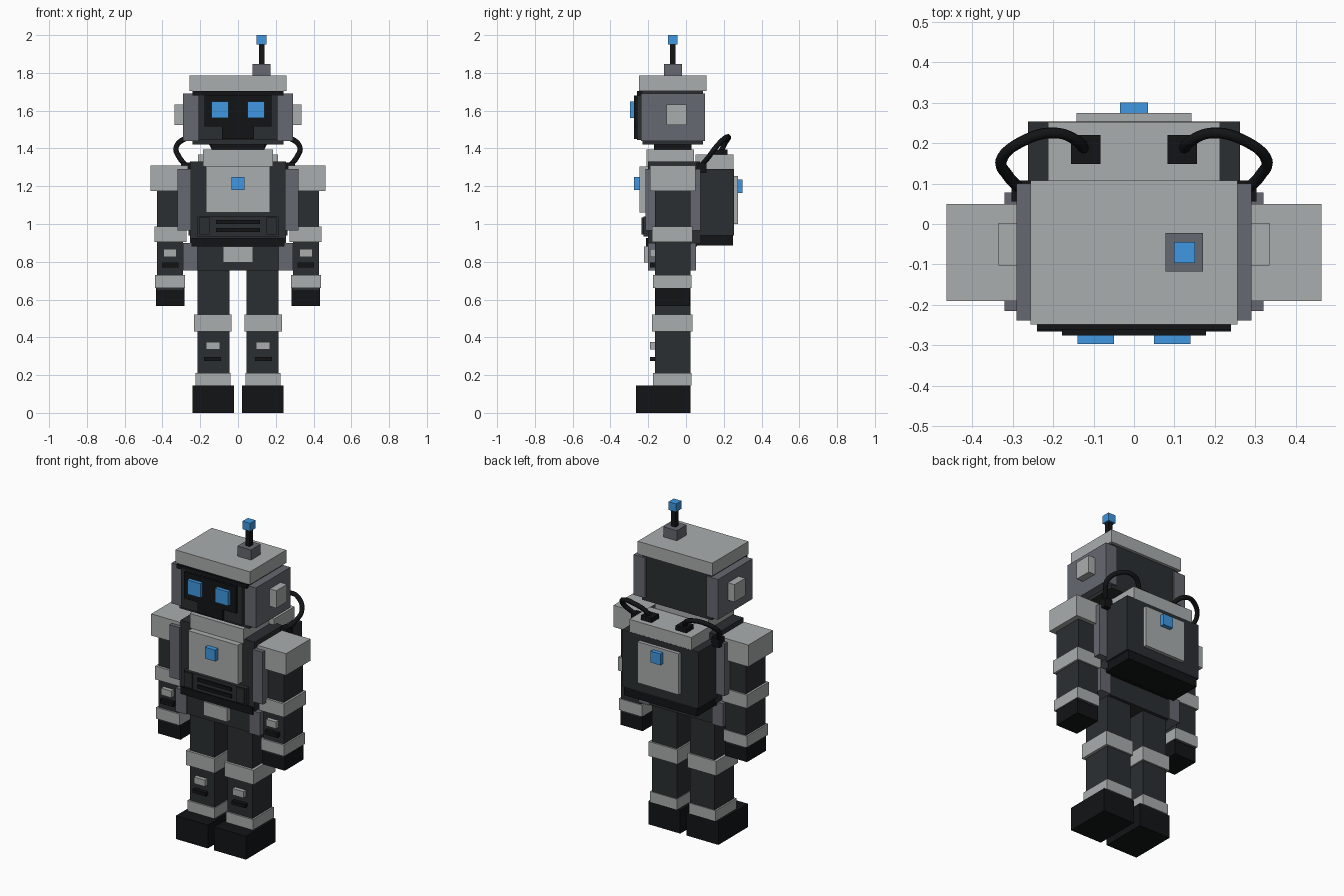
import bpy

def material(name, r, g, b):
    m = bpy.data.materials.new(name)
    m.diffuse_color = (r, g, b, 1)
    return m

LIGHT = material("light_grey", 0.40, 0.42, 0.42)
MID = material("mid_grey", 0.13, 0.14, 0.16)
DARK = material("dark_grey", 0.024, 0.028, 0.031)
BLACK = material("black", 0.006, 0.007, 0.008)
BLUE = material("blue_light", 0.05, 0.31, 0.75)

def box(name, x, y, z, mat):
    """Box from (min, max) ranges on each axis."""
    size = [r[1] - r[0] for r in (x, y, z)]
    mid = [(r[1] + r[0]) / 2 for r in (x, y, z)]
    bpy.ops.mesh.primitive_cube_add(size=1)
    ob = bpy.context.object
    ob.name = name
    for v in ob.data.vertices:
        v.co = [c * s + m for c, s, m in zip(v.co, size, mid)]
    ob.data.materials.append(mat)
    return ob

def centred(name, half, y, z, mat):
    return box(name, (-half, half), y, z, mat)

def pair(name, x, y, z, mat):
    """Box on the +x side, mirrored to -x."""
    ob = box(name, x, y, z, mat)
    ob.modifiers.new("mirror", 'MIRROR')
    return ob

# Legs
limb_y, band_y = (-0.165, 0.025), (-0.18, 0.035)
pair("foot", (0.022, 0.24), (-0.265, 0.025), (0, 0.145), BLACK)
pair("leg", (0.045, 0.215), limb_y, (0.14, 0.80), DARK)
pair("ankle_band", (0.04, 0.225), (-0.175, 0.03), (0.145, 0.21), LIGHT)
pair("knee_band", (0.035, 0.232), band_y, (0.43, 0.52), LIGHT)
pair("shin_plate", (0.095, 0.17), (-0.19, -0.16), (0.335, 0.375), LIGHT)
pair("shin_slot", (0.09, 0.18), (-0.19, -0.16), (0.275, 0.297), BLACK)

# Pelvis
centred("pelvis", 0.22, (-0.19, 0.045), (0.755, 0.90), DARK)
pair("hip_block", (0.215, 0.29), (-0.2, 0.053), (0.755, 0.90), MID)
centred("belt_buckle", 0.08, (-0.222, -0.18), (0.795, 0.88), LIGHT)

# Torso
centred("torso", 0.255, (-0.2, 0.075), (0.90, 1.33), DARK)
centred("waist_band", 0.247, (-0.212, 0.058), (0.88, 0.925), BLACK)
pair("side_panel", (0.25, 0.32), (-0.215, 0.078), (0.965, 1.29), MID)
centred("chest_plate", 0.17, (-0.245, -0.19), (1.06, 1.305), LIGHT)
centred("chest_light", 0.035, (-0.275, -0.24), (1.18, 1.25), BLUE)
centred("vent_panel", 0.215, (-0.225, -0.19), (0.935, 1.04), DARK)
pair("vent_block", (0.152, 0.205), (-0.235, -0.2), (0.945, 1.035), DARK)
for z in (0.957, 1.0):
    centred("vent_slot", 0.117, (-0.235, -0.2), (z, z + 0.021), BLACK)
centred("collar", 0.184, (-0.21, 0.042), (1.305, 1.395), LIGHT)
centred("neck", 0.14, (-0.17, 0.03), (1.38, 1.46), BLACK)

# Arms
pair("shoulder_pad", (0.265, 0.463), (-0.19, 0.05), (1.175, 1.31), LIGHT)
pair("arm", (0.29, 0.43), limb_y, (0.65, 1.2), DARK)
pair("elbow_band", (0.272, 0.443), band_y, (0.905, 0.988), LIGHT)
pair("wrist_band", (0.28, 0.44), (-0.175, 0.03), (0.66, 0.73), LIGHT)
pair("hand", (0.283, 0.435), (-0.162, 0.022), (0.565, 0.665), BLACK)
pair("forearm_plate", (0.325, 0.395), (-0.19, -0.16), (0.825, 0.867), LIGHT)
pair("forearm_slot", (0.315, 0.403), (-0.19, -0.16), (0.77, 0.797), BLACK)

# Head
centred("head", 0.24, (-0.23, 0.09), (1.42, 1.71), DARK)
pair("head_side", (0.21, 0.29), (-0.238, 0.1), (1.44, 1.69), MID)
centred("head_cap", 0.256, (-0.248, 0.108), (1.705, 1.785), LIGHT)
centred("brow", 0.24, (-0.26, -0.22), (1.68, 1.705), BLACK)
centred("face_surround", 0.208, (-0.26, -0.22), (1.445, 1.69), DARK)
centred("face_screen", 0.178, (-0.275, -0.25), (1.515, 1.68), BLACK)
centred("mouth", 0.085, (-0.275, -0.25), (1.45, 1.52), BLACK)
pair("eye", (0.05, 0.14), (-0.297, -0.265), (1.56, 1.648), BLUE)
pair("ear", (0.285, 0.335), (-0.103, 0.003), (1.525, 1.633), LIGHT)

# Antenna
box("antenna_base", (0.078, 0.171), (-0.117, -0.022), (1.78, 1.848), MID)
box("antenna_rod", (0.11, 0.14), (-0.085, -0.055), (1.84, 1.96), BLACK)
box("antenna_tip", (0.099, 0.151), (-0.096, -0.044), (1.95, 2.0), BLUE)

# Backpack
centred("pack", 0.262, (0.065, 0.253), (0.94, 1.29), DARK)
centred("pack_top", 0.213, (0.05, 0.252), (1.28, 1.367), LIGHT)
centred("pack_base", 0.25, (0.05, 0.25), (0.885, 0.955), BLACK)
centred("pack_plate", 0.142, (0.24, 0.274), (1.0, 1.255), LIGHT)
centred("pack_light", 0.034, (0.26, 0.3), (1.165, 1.235), BLUE)
pair("hose_socket", (0.083, 0.156), (0.148, 0.22), (1.36, 1.395), BLACK)
pair("hose_clamp", (0.25, 0.303), (0.055, 0.108), (1.27, 1.325), BLACK)

# Hoses looping from pack top to pack sides
path = [(0.12, 0.18, 1.375), (0.14, 0.205, 1.425), (0.195, 0.225, 1.457),
        (0.27, 0.207, 1.455), (0.328, 0.157, 1.405), (0.312, 0.12, 1.355),
        (0.277, 0.082, 1.31)]
for side in (-1, 1):
    curve = bpy.data.curves.new("hose", 'CURVE')
    curve.dimensions = '3D'
    curve.bevel_depth = 0.014
    curve.bevel_resolution = 2
    curve.use_fill_caps = True
    curve.resolution_u = 6
    spline = curve.splines.new('BEZIER')
    spline.bezier_points.add(len(path) - 1)
    for p, (x, y, z) in zip(spline.bezier_points, path):
        p.co = (side * x, y, z)
        p.handle_left_type = p.handle_right_type = 'AUTO'
    curve.materials.append(BLACK)
    ob = bpy.data.objects.new("hose", curve)
    bpy.context.collection.objects.link(ob)
